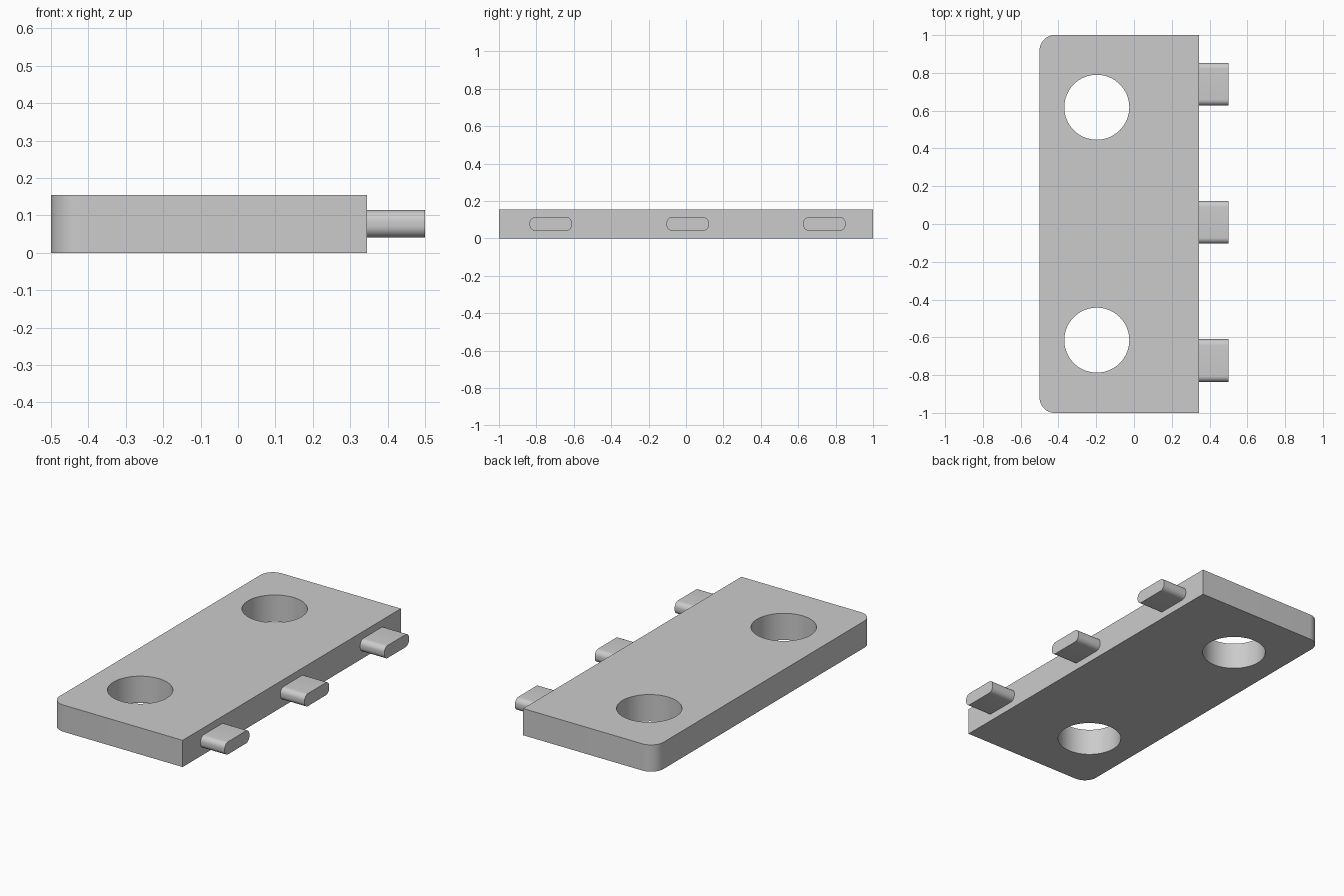
import bpy, bmesh, math
from mathutils import Matrix, Vector

cube = bpy.data.objects.get("Cube")
if cube:
    bpy.data.objects.remove(cube, do_unlink=True)

grey = bpy.data.materials.new("plain grey")
grey.use_nodes = True
colour = (0.6, 0.6, 0.6, 1)
grey.diffuse_color = colour
grey.node_tree.nodes["Principled BSDF"].inputs["Base Color"].default_value = colour


def rounded_box(name, low, high, radius, segments, is_rounded):
    """Box whose edges chosen by a rule are rounded."""
    low, high = Vector(low), Vector(high)
    bm = bmesh.new()
    bmesh.ops.create_cube(bm, size=1)
    bmesh.ops.scale(bm, vec=high - low, verts=bm.verts)
    bmesh.ops.translate(bm, vec=(low + high) / 2, verts=bm.verts)
    edges = [e for e in bm.edges if is_rounded(*(v.co for v in e.verts))]
    bmesh.ops.bevel(bm, geom=edges, offset=radius, segments=segments,
                    profile=0.5, affect='EDGES')
    return finish(name, bm)


def finish(name, bm):
    mesh = bpy.data.meshes.new(name)
    bm.to_mesh(mesh)
    bm.free()
    mesh.materials.append(grey)
    obj = bpy.data.objects.new(name, mesh)
    bpy.context.collection.objects.link(obj)
    return obj


def smooth(obj):
    bpy.ops.object.select_all(action='DESELECT')
    bpy.context.view_layer.objects.active = obj
    obj.select_set(True)
    bpy.ops.object.shade_smooth_by_angle(angle=math.radians(30))


# Plate, rounded at its two corners away from the tabs
height, edge_x = 0.155, 0.345
plate = rounded_box("plate", (-0.5, -1, 0), (edge_x, 1, height), 0.08, 12,
                    lambda a, b: a.x < 0 and b.x < 0 and a.z != b.z)

# Two round through holes
bm = bmesh.new()
for y in (-0.615, 0.618):
    bmesh.ops.create_cone(bm, cap_ends=True, segments=64, radius1=0.172,
                          radius2=0.172, depth=1,
                          matrix=Matrix.Translation((-0.197, y, 0)))
cutter = finish("hole_cutter", bm)
cutter.hide_render = True
cut = plate.modifiers.new("holes", 'BOOLEAN')
cut.operation = 'DIFFERENCE'
cut.solver = 'EXACT'
cut.object = cutter
bpy.context.view_layer.objects.active = plate
bpy.ops.object.modifier_apply(modifier=cut.name)
bpy.data.objects.remove(cutter, do_unlink=True)
smooth(plate)

# Three tabs, rounded along their length
for place, y in (("front", -0.723), ("middle", 0.009), ("back", 0.74)):
    tab = rounded_box(place + "_tab", (edge_x, y - 0.113, 0.041),
                      (0.5, y + 0.113, 0.114), 0.031, 8,
                      lambda a, b: a.x != b.x)
    smooth(tab)
